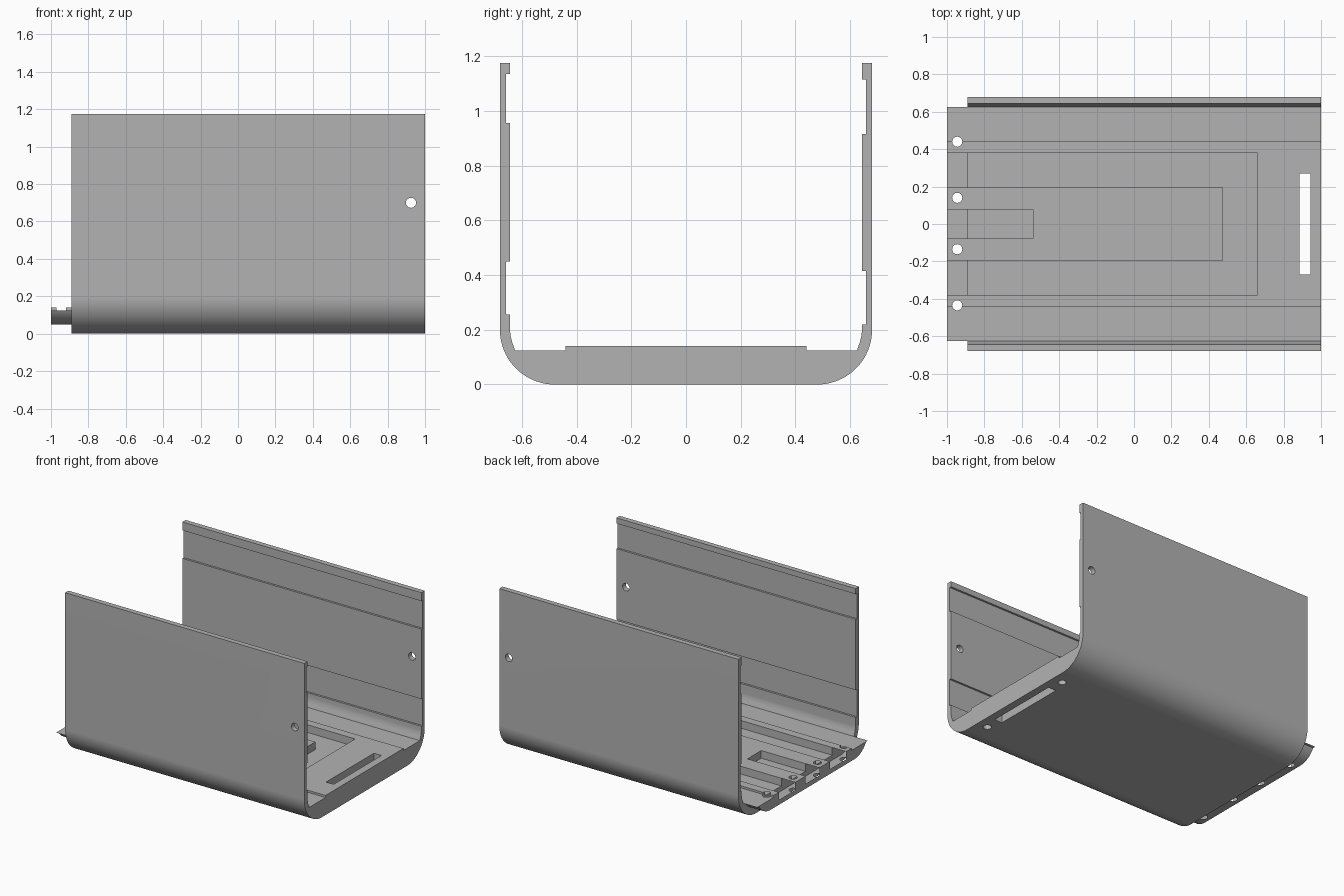
import bpy, bmesh, math
from mathutils import Vector

cube = bpy.data.objects.get("Cube")
if cube:
    bpy.data.objects.remove(cube)

grey = bpy.data.materials.new("mid grey")
grey.use_nodes = True
grey.diffuse_color = (0.45, 0.45, 0.45, 1)
grey.node_tree.nodes["Principled BSDF"].inputs["Base Color"].default_value = grey.diffuse_color


def prism(name, points, axis, lo, hi):
    """Extrude a closed 2D outline along x (y,z points), y (x,z) or z (x,y)."""
    bm = bmesh.new()

    def place(p, d):
        co = list(p)
        co.insert("xyz".index(axis), d)
        return Vector(co)

    face = bm.faces.new([bm.verts.new(place(p, lo)) for p in points])
    ext = bmesh.ops.extrude_face_region(bm, geom=[face])
    moved = [g for g in ext["geom"] if isinstance(g, bmesh.types.BMVert)]
    bmesh.ops.translate(bm, verts=moved, vec=place((0, 0), hi - lo))
    bmesh.ops.recalc_face_normals(bm, faces=bm.faces)
    mesh = bpy.data.meshes.new(name)
    bm.to_mesh(mesh)
    bm.free()
    mesh.materials.append(grey)
    obj = bpy.data.objects.new(name, mesh)
    bpy.context.collection.objects.link(obj)
    return obj


def arc(cy, cz, r, start, end, steps):
    angles = [math.radians(start + (end - start) * i / steps) for i in range(steps + 1)]
    return [(cy + r * math.cos(a), cz + r * math.sin(a)) for a in angles]


def circle(cx, cy, r=0.027):
    return arc(cx, cy, r, 0, 360, 24)[:-1]


def rect(x0, x1, y0, y1):
    return [(x0, y0), (x1, y0), (x1, y1), (x0, y1)]


def combine(target, tool, operation):
    mod = target.modifiers.new(operation.title(), "BOOLEAN")
    mod.operation, mod.solver, mod.object = operation, "EXACT", tool
    bpy.context.view_layer.objects.active = target
    bpy.ops.object.modifier_apply(modifier=mod.name)
    bpy.data.objects.remove(tool)


def wall_inside(y, thin, steps):
    """Inner wall outline from the top down, alternating thick and recessed."""
    pts, cur = [(y, 1.175)], y
    for z in steps:
        pts.append((cur, z))
        cur = thin if cur == y else y
        pts.append((cur, z))
    return pts


# Channel body: rounded outside, stepped walls, raised deck
outer_right = arc(0.48, 0.2, 0.2, 270, 360, 20)
outer_left = [(-y, z) for y, z in reversed(outer_right)]
fillet = arc(0.475, 0.205, 0.168, -28, 0, 6)
right_in = wall_inside(0.643, 0.657, [1.115, 0.915, 0.415, 0.22])
left_in = wall_inside(-0.643, -0.657, [1.135, 0.955, 0.45, 0.255])
deck = [(0.625, 0.125), (0.44, 0.125), (0.44, 0.14),
        (-0.44, 0.14), (-0.44, 0.125), (-0.625, 0.125)]
profile = (outer_right + [(0.68, 1.175)] + right_in + fillet[::-1][1:-1] + deck
           + [(-y, z) for y, z in fillet[1:-1]] + left_in[::-1]
           + [(-0.68, 1.175)] + outer_left)
body = prism("channel_body", profile, "x", -0.89, 1)

# Thinner tongue that carries the floor past the walls
belly = arc(0.475, 0.2, 0.15, 270, 330, 12)
tongue_profile = belly + deck + [(-y, z) for y, z in reversed(belly)]
combine(body, prism("tongue", tongue_profile, "x", -1, -0.89), "UNION")

# U-shaped floor recess around a central pad, and a slot in the pad
floor, above = 0.085, 0.3
recess = [(-1.1, 0.38), (0.66, 0.38), (0.66, -0.38), (-1.1, -0.38),
          (-1.1, -0.195), (0.475, -0.195), (0.475, 0.195), (-1.1, 0.195)]
cutters = [
    prism("recess_cutter", recess, "z", floor, above),
    prism("pad_slot_cutter", rect(-1.1, -0.54, -0.078, 0.078), "z", floor, above),
    prism("vent_cutter", rect(0.885, 0.945, -0.27, 0.27), "z", -0.1, above),
    prism("wall_hole_cutter", circle(0.925, 0.7), "y", -1, 1),
]
# Tongue screw holes, and blind holes under the floor
for y in (-0.435, -0.135, 0.14, 0.44):
    cutters.append(prism("screw_cutter", circle(-0.945, y), "z", -0.1, above))
for y in (-0.375, 0.375):
    cutters.append(prism("blind_cutter", circle(0.92, y), "z", -0.1, 0.1))
for cutter in cutters:
    combine(body, cutter, "DIFFERENCE")

# Smooth the rounded corners, keep the steps crisp
bpy.ops.object.select_all(action="DESELECT")
body.select_set(True)
bpy.context.view_layer.objects.active = body
bpy.ops.object.shade_smooth_by_angle(angle=math.radians(25))
weighted = body.modifiers.new("Weighted Normals", "WEIGHTED_NORMAL")
weighted.keep_sharp = True
